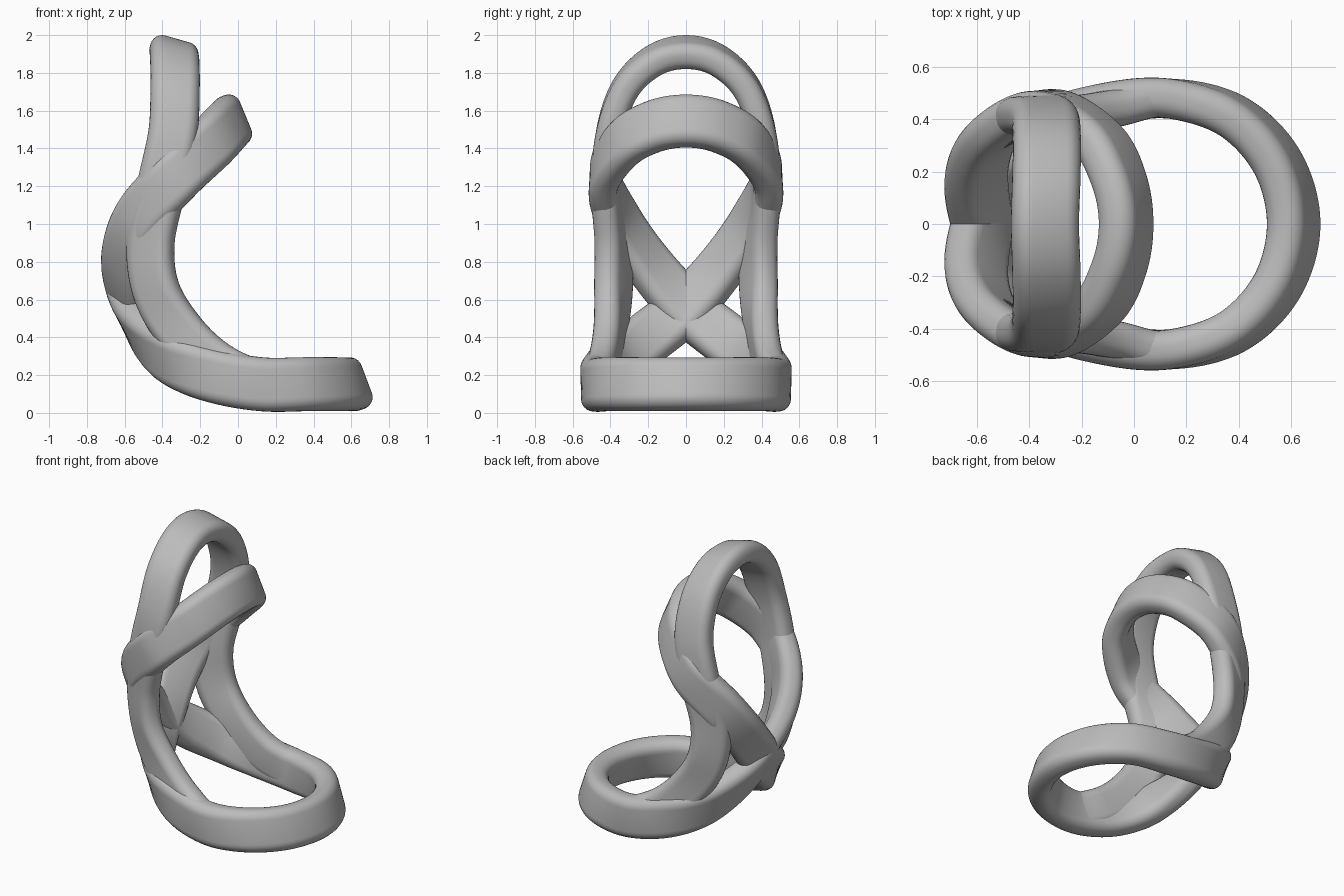
import bpy, bmesh, math
from mathutils import Vector

if "Cube" in bpy.data.objects:
    bpy.data.objects.remove(bpy.data.objects["Cube"], do_unlink=True)

grey = bpy.data.materials.new("plain grey")
grey.use_nodes = True
grey.diffuse_color = (0.5, 0.5, 0.5, 1)
grey.node_tree.nodes["Principled BSDF"].inputs["Base Color"].default_value = (0.5, 0.5, 0.5, 1)


def band_section(width, thick, radius, steps=6):
    """Rounded rectangle as (across, outward) pairs."""
    pts = []
    for k, (sx, sy) in enumerate([(1, 1), (-1, 1), (-1, -1), (1, -1)]):
        for i in range(steps + 1):
            a = math.radians(90) * (k + i / steps)
            pts.append((sx * (width / 2 - radius) + radius * math.cos(a),
                        sy * (thick / 2 - radius) + radius * math.sin(a)))
    return pts


def spline(a, b, c, d, t):
    return 0.5 * (2 * b + (c - a) * t + (2 * a - 5 * b + 4 * c - d) * t * t
                  + (3 * b - a - 3 * c + d) * t ** 3)


def sweep_loop(name, half, section, steps=14):
    """Sweep the section round a closed path, mirrored across y = 0."""
    flip = lambda v: Vector((v.x, -v.y, v.z))
    half = [(Vector(p), Vector(n).normalized()) for p, n in half]
    keys = half + [(flip(p), flip(n)) for p, n in half[-2:0:-1]]
    count = len(keys)
    path = []
    for i in range(count):
        quad = [keys[(i + j) % count] for j in (-1, 0, 1, 2)]
        for s in range(steps):
            path.append([spline(*[q[m] for q in quad], s / steps) for m in (0, 1)])
    bm = bmesh.new()
    rings = []
    for i, (p, n) in enumerate(path):
        t = (path[(i + 1) % len(path)][0] - path[i - 1][0]).normalized()
        n = (n - t * n.dot(t)).normalized()
        side = t.cross(n)
        rings.append([bm.verts.new(p + side * u + n * v) for u, v in section])
    m = len(section)
    for i, ring in enumerate(rings):
        nxt = rings[(i + 1) % len(rings)]
        for j in range(m):
            k = (j + 1) % m
            bm.faces.new((ring[j], ring[k], nxt[k], nxt[j]))
    bmesh.ops.recalc_face_normals(bm, faces=bm.faces)
    mesh = bpy.data.meshes.new(name)
    bm.to_mesh(mesh)
    bm.free()
    mesh.materials.append(grey)
    obj = bpy.data.objects.new(name, mesh)
    bpy.context.collection.objects.link(obj)
    bpy.ops.object.select_all(action="DESELECT")
    obj.select_set(True)
    bpy.context.view_layer.objects.active = obj
    bpy.ops.object.shade_smooth_by_angle(angle=math.radians(40))


# Each key is (centre, outward direction); the base ring is shared by both loops
base_ring = [
    ((0.61, 0, 0.152), (0.93, 0, 0.35)),
    ((0.545, 0.24, 0.152), (0.83, 0.48, 0.28)),
    ((0.37, 0.415, 0.152), (0.5, 0.85, 0.16)),
    ((0.12, 0.48, 0.152), (0, 1, 0)),
]

# Figure-eight band: base ring, crossing at the back, forward upper loop
crossing_band = base_ring + [
    ((-0.14, 0.45, 0.2), (-0.18, 0.97, -0.1)),
    ((-0.36, 0.35, 0.29), (-0.55, 0.75, -0.33)),
    ((-0.5, 0.18, 0.415), (-0.82, 0.3, -0.45)),
    ((-0.575, 0, 0.56), (-0.88, -0.2, -0.42)),
    ((-0.6, -0.2, 0.79), (-0.75, -0.5, -0.43)),
    ((-0.53, -0.355, 1.02), (-0.58, -0.8, -0.12)),
    ((-0.34, -0.435, 1.24), (-0.05, -1, 0)),
    ((-0.15, -0.335, 1.42), (0.55, -0.8, 0.25)),
    ((-0.06, -0.175, 1.515), (0.8, -0.43, 0.36)),
    ((-0.03, 0, 1.545), (0.92, 0, 0.38)),
]
sweep_loop("crossing_band", crossing_band, band_section(0.285, 0.152, 0.065))

# Saddle band: base ring, side legs, tall arch
arch_band = base_ring + [
    ((-0.1, 0.44, 0.24), (-0.1, 1, 0)),
    ((-0.29, 0.405, 0.41), (-0.25, 0.96, 0)),
    ((-0.43, 0.385, 0.64), (-0.48, 0.88, 0)),
    ((-0.463, 0.385, 0.9), (-0.42, 0.91, 0)),
    ((-0.405, 0.42, 1.2), (-0.15, 1, 0)),
    ((-0.345, 0.405, 1.48), (0, 0.98, 0.15)),
    ((-0.333, 0.32, 1.72), (0.1, 0.8, 0.6)),
    ((-0.335, 0.17, 1.865), (0.2, 0.42, 0.88)),
    ((-0.34, 0, 1.91), (0.27, 0, 0.96)),
]
sweep_loop("arch_band", arch_band, band_section(0.26, 0.144, 0.063))
